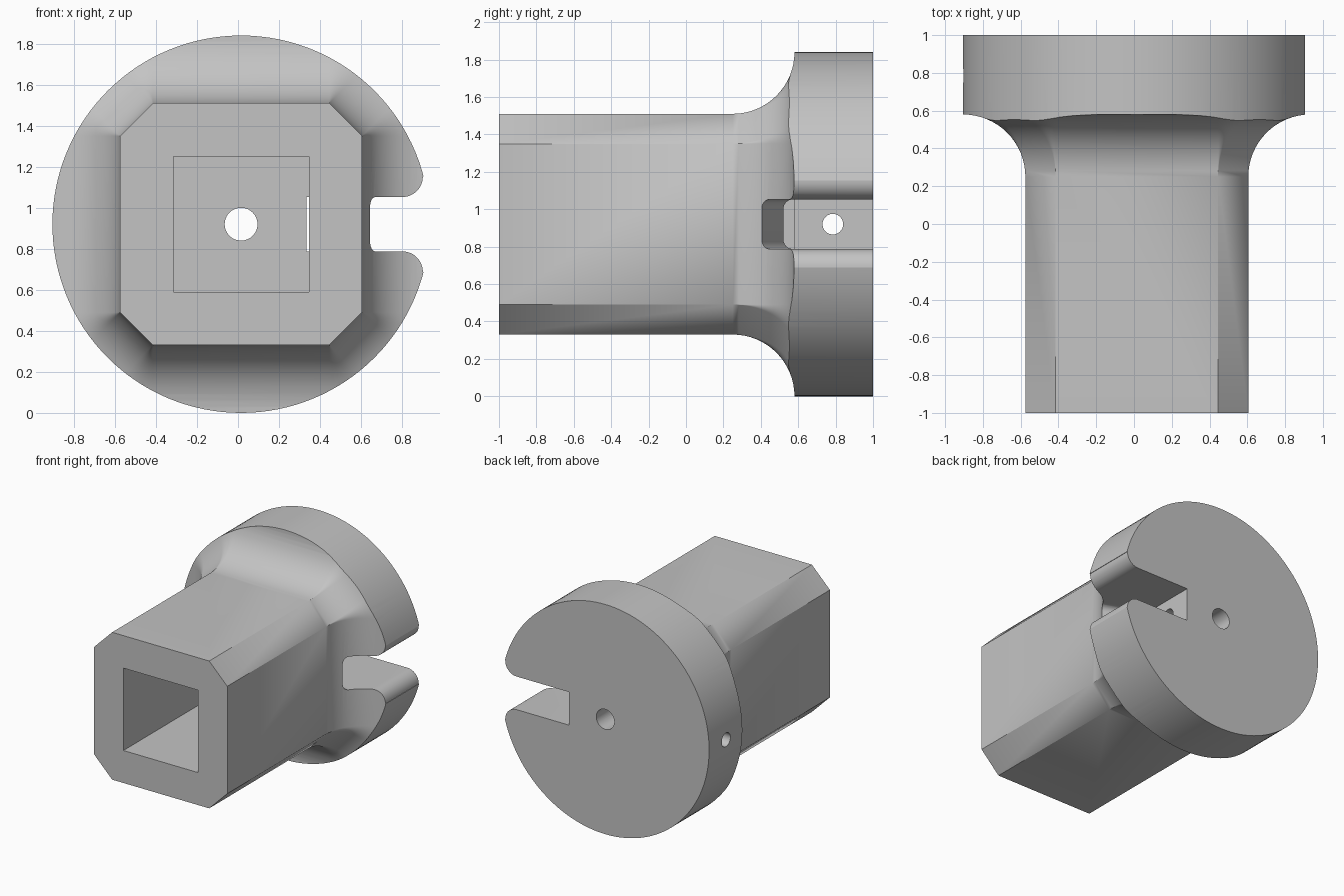
import bpy, bmesh, math
from mathutils import Vector

if "Cube" in bpy.data.objects:
    bpy.data.objects.remove(bpy.data.objects["Cube"])

CX, CZ = 0.015, 0.92      # axis of the part
R = 0.92                  # flange radius
HALF, FLAT = 0.59, 0.43   # shaft half width, half length of its flat sides
FILLET = 0.33

grey = bpy.data.materials.new("plain grey")
grey.use_nodes = True
grey.diffuse_color = (0.55, 0.55, 0.55, 1)
grey.node_tree.nodes["Principled BSDF"].inputs["Base Color"].default_value = (0.55, 0.55, 0.55, 1)


def loft(name, rings):
    """Closed solid through rings of equal point count."""
    bm = bmesh.new()
    loops = [[bm.verts.new(p) for p in ring] for ring in rings]
    n = len(loops[0])
    for a, b in zip(loops, loops[1:]):
        for i in range(n):
            j = (i + 1) % n
            bm.faces.new((a[i], a[j], b[j], b[i]))
    bm.faces.new(loops[0])
    bm.faces.new(loops[-1])
    bmesh.ops.remove_doubles(bm, verts=bm.verts, dist=1e-5)
    bmesh.ops.recalc_face_normals(bm, faces=bm.faces)
    mesh = bpy.data.meshes.new(name)
    bm.to_mesh(mesh)
    bm.free()
    ob = bpy.data.objects.new(name, mesh)
    bpy.context.collection.objects.link(ob)
    mesh.materials.append(grey)
    return ob


def rod(name, radius, start, end, sides=48):
    """Cylinder between two points."""
    a, b = Vector(start), Vector(end)
    bpy.ops.mesh.primitive_cylinder_add(vertices=sides, radius=radius,
                                        depth=(b - a).length, location=(a + b) / 2)
    ob = bpy.context.object
    ob.rotation_euler = (b - a).to_track_quat("Z", "Y").to_euler()
    ob.name = name
    ob.data.materials.append(grey)
    return ob


def outline(y, d):
    """Octagon offset outwards by d with rounded corners, at depth y."""
    pts = []
    for k in range(8):
        q = k // 2 * math.pi / 2
        x, z = (HALF, FLAT) if k % 2 == 0 else (FLAT, HALF)
        px = x * math.cos(q) - z * math.sin(q)
        pz = x * math.sin(q) + z * math.cos(q)
        for s in range(7):
            a = math.radians(45 * k + 7.5 * s)
            pts.append((CX + px + d * math.cos(a), y, CZ + pz + d * math.sin(a)))
    return pts


# Shaft, fillet and flange as one lofted body
rings = [outline(-1, 0)]
for i in range(17):
    t = math.pi / 2 * i / 16
    rings.append(outline(0.58 - FILLET + FILLET * math.sin(t), FILLET * (1 - math.cos(t))))
rings += [outline(0.58, 0.9), outline(1, 0.9)]
body = loft("flanged_shaft", rings)

# Round envelope that trims the flange
envelope = rod("flange_envelope", R, (CX, -1.5, CZ), (CX, 1.5, CZ), 128)

# Square bore from the front
bore = loft("square_bore", [[(CX + sx * 0.33, y, CZ + sz * 0.33)
                             for sx, sz in ((-1, -1), (1, -1), (1, 1), (-1, 1))]
                            for y in (-1.2, 0.58)])

# Side slot with a sloped, round-cornered front wall and a flared mouth
H, LIP, CORNER = 0.1325, 0.1, 0.05


def slot_section(x, h):
    y0 = 0.525 - 0.388 * (x - 0.335)
    pts = [(x, 1.2, CZ - h)]
    for sign in (-1, 1):
        for s in range(7):
            a = math.pi / 2 * (s if sign < 0 else 6 - s) / 6
            pts.append((x, y0 + CORNER * (1 - math.sin(a)),
                        CZ + sign * (h - CORNER * (1 - math.cos(a)))))
    return pts + [(x, 1.2, CZ + h)]


lip_x = CX + math.sqrt((R - LIP) ** 2 - (H + LIP) ** 2)
sections = [slot_section(0.335, H)]
for i in range(13):
    a = math.pi / 2 * i / 12
    sections.append(slot_section(lip_x + LIP * math.sin(a), H + LIP * (1 - math.cos(a))))
sections.append(slot_section(1.1, H + LIP))
slot = loft("side_slot", sections)

# Axial hole and cross pin hole
axial = rod("axial_hole", 0.08, (CX, 0.3, CZ), (CX, 1.2, CZ))
pin = rod("pin_hole", 0.055, (-1.2, 0.785, CZ), (0.6, 0.785, CZ))

for tool in (envelope, bore, slot, axial, pin):
    mod = body.modifiers.new(tool.name, "BOOLEAN")
    mod.operation = "INTERSECT" if tool is envelope else "DIFFERENCE"
    mod.solver = "EXACT"
    mod.object = tool
    bpy.ops.object.select_all(action="DESELECT")
    body.select_set(True)
    bpy.context.view_layer.objects.active = body
    bpy.ops.object.modifier_apply(modifier=mod.name)
    bpy.data.objects.remove(tool)

bpy.ops.object.shade_smooth_by_angle(angle=math.radians(25))
